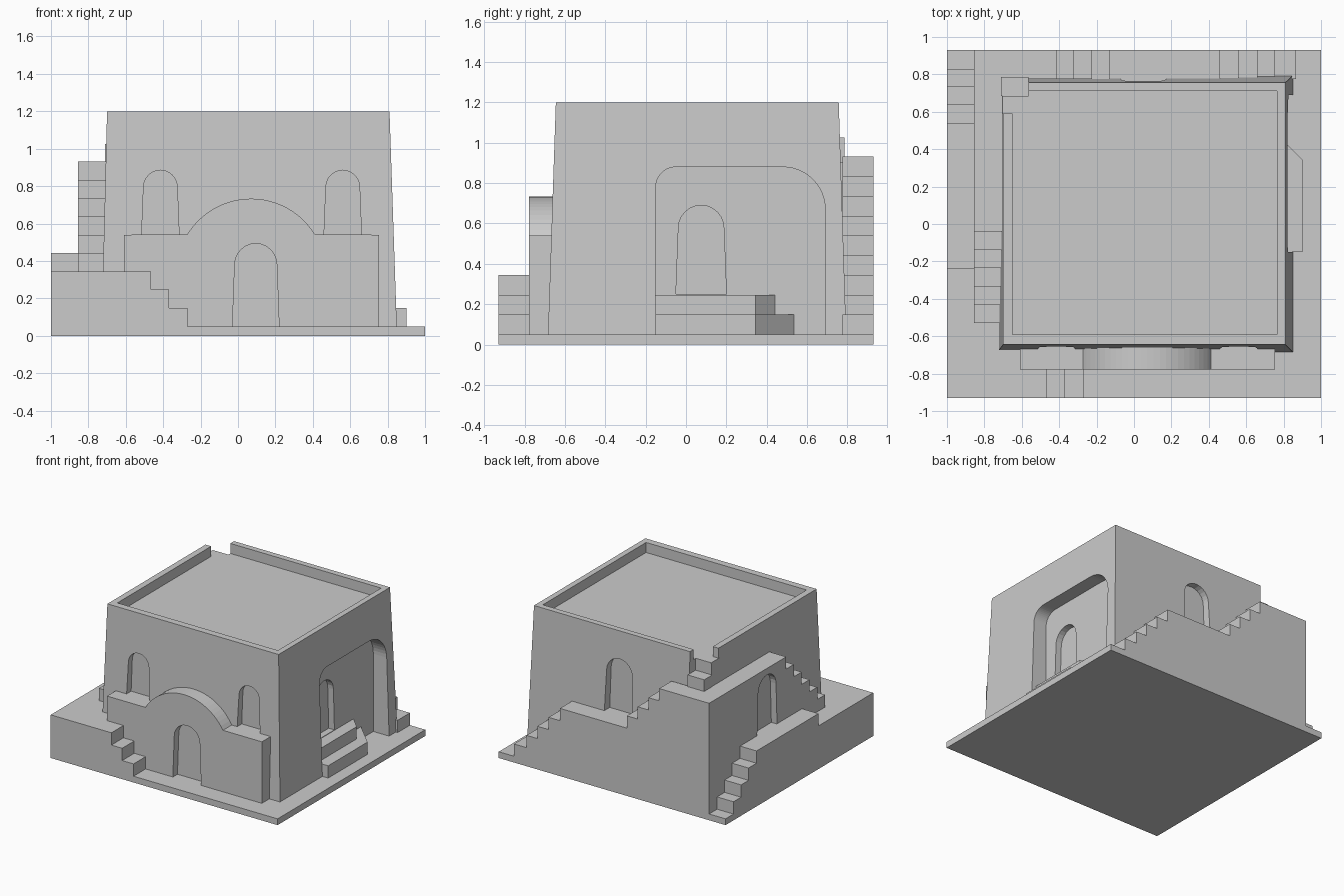
import bpy, bmesh, math

if "Cube" in bpy.data.objects:
    bpy.data.objects.remove(bpy.data.objects["Cube"], do_unlink=True)

clay = bpy.data.materials.new("plain_grey")
clay.use_nodes = True
GREY = (0.6, 0.6, 0.6, 1)
clay.diffuse_color = GREY
clay.node_tree.nodes["Principled BSDF"].inputs["Base Color"].default_value = GREY

GROUND, RISE = 0.05, 0.098


def loft(name, ring_a, ring_b):
    """Closed solid between two matching rings of points."""
    bm = bmesh.new()
    a = [bm.verts.new(p) for p in ring_a]
    b = [bm.verts.new(p) for p in ring_b]
    bm.faces.new(a)
    bm.faces.new(b)
    for i in range(len(a)):
        j = (i + 1) % len(a)
        bm.faces.new((a[i], a[j], b[j], b[i]))
    bmesh.ops.recalc_face_normals(bm, faces=bm.faces)
    mesh = bpy.data.meshes.new(name)
    bm.to_mesh(mesh)
    bm.free()
    mesh.materials.append(clay)
    obj = bpy.data.objects.new(name, mesh)
    bpy.context.collection.objects.link(obj)
    return obj


def prism(name, profile, axis, lo, hi):
    """Extrude a 2D profile along an axis; the profile holds the other two axes in order."""
    def ring(v):
        return [tuple(p[:axis]) + (v,) + tuple(p[axis:]) for p in profile]
    return loft(name, ring(lo), ring(hi))


def rect(x0, x1, y0, y1):
    return [(x0, y0), (x1, y0), (x1, y1), (x0, y1)]


def box(name, x0, x1, y0, y1, z0, z1):
    return prism(name, rect(x0, x1, y0, y1), 2, z0, z1)


def arc(cx, cz, r, a0, a1, n=12):
    return [(cx + r * math.cos(math.radians(a0 + (a1 - a0) * i / n)),
             cz + r * math.sin(math.radians(a0 + (a1 - a0) * i / n))) for i in range(n + 1)]


def arch(c, z0, width, height):
    """Round-headed opening, slightly narrower at the top."""
    r = width * 0.45
    return [(c - width / 2, z0), (c + width / 2, z0)] + arc(c, z0 + height - r, r, 0, 180)


def steps(start, z, edges, end, bottom=0.02):
    """Side profile of a stair: each edge is (position, number of rises, signed)."""
    pts = [(start, bottom), (start, z)]
    for pos, sign in edges:
        pts.append((pos, z))
        z += sign * RISE
        pts.append((pos, z))
    return pts + [(end, z), (end, bottom)]


def cut(obj, cutters):
    for c in cutters:
        mod = obj.modifiers.new("opening", 'BOOLEAN')
        mod.operation = 'DIFFERENCE'
        mod.solver = 'EXACT'
        mod.object = c
        bpy.context.view_layer.objects.active = obj
        bpy.ops.object.modifier_apply(modifier=mod.name)
        bpy.data.objects.remove(c, do_unlink=True)


# Ground slab
box("ground_slab", -1, 1, -0.93, 0.93, 0, GROUND)

# Tapered house block
low = [(x, y, 0.02) for x, y in rect(-0.73, 0.85, -0.685, 0.795)]
top = [(x, y, 1.2) for x, y in rect(-0.70, 0.81, -0.645, 0.757)]
house = loft("house_block", low, top)

# Roof tray, side gap and corner notch, then windows and the deep side alcove
alcove = ([(-0.15, 0.04), (0.69, 0.04)] + arc(0.48, 0.67, 0.21, 0, 90)
          + arc(-0.05, 0.78, 0.1, 90, 180))
cut(house, [
    box("roof_tray", -0.65, 0.765, -0.59, 0.71, 1.12, 1.3),
    box("parapet_gap", -0.9, -0.6, 0.59, 0.70, 1.12, 1.3),
    box("corner_notch", -0.9, -0.565, 0.685, 0.9, 0.97, 1.3),
    prism("window_cut_a", arch(-0.415, 0.54, 0.2, 0.345), 1, -0.9, -0.61),
    prism("window_cut_b", arch(0.56, 0.54, 0.2, 0.345), 1, -0.9, -0.61),
    prism("back_door_cut", arch(0.05, 0.54, 0.25, 0.44), 1, 0.71, 0.95),
    prism("alcove_cut", alcove, 0, 0.71, 1.0),
    prism("alcove_door_cut", arch(0.075, 0.25, 0.25, 0.44), 0, 0.66, 0.8),
])

# Front porch wall with a round hump and a door niche
porch_profile = ([(-0.61, 0.02), (0.755, 0.02), (0.755, 0.54)]
                 + arc(0.07, 0.333, 0.4, 31.2, 148.8, 24) + [(-0.61, 0.54)])
porch = prism("porch_wall", porch_profile, 1, -0.778, -0.64)
cut(porch, [prism("porch_door_cut", arch(0.095, 0.04, 0.25, 0.453), 1, -0.9, -0.72)])

# Front stair, down from the low terrace towards the right
prism("front_stair", steps(-1, GROUND + 3 * RISE,
      [(-0.465, -1), (-0.37, -1)], -0.27), 1, -0.93, -0.775)
box("terrace_infill", -0.8, -0.6, -0.80, -0.65, 0.02, GROUND + 3 * RISE)

# Low outer stair along the left-hand side of the front view
prism("low_side_stair", steps(-0.93, GROUND + 3 * RISE,
      [(-0.24, 1), (0.54, -1), (0.64, -1), (0.735, -1)], 0.83), 0, -1, -0.855)

# High side stair with landing and a door niche below it
climb = [(-0.53 + 0.098 * i, 1) for i in range(6)]
side = prism("high_side_stair", steps(-0.93, GROUND + 3 * RISE, climb, 0.93), 0, -0.855, -0.68)
cut(side, [prism("side_door_cut", arch(0.2, 0.44, 0.25, 0.44), 0, -0.95, -0.805)])

# Back stair in two flights up to the landing
flights = [(x, 1) for x in (0.755, 0.66, 0.56, 0.46, -0.13, -0.225, -0.32, -0.415)]
prism("back_stair", steps(0.865, GROUND + RISE, flights, -0.80), 1, 0.775, 0.93)

# Last step from the landing to the roof
box("roof_step", -0.71, -0.565, 0.685, 0.785, 0.90, 1.025)


# Two alcove steps with a slanted end
def alcove_step(name, front, z0, z1):
    plan = [(0.70, -0.15), (front, -0.15), (front, 0.345),
            (0.71, 0.345 + front - 0.71), (0.70, 0.345 + front - 0.71)]
    prism(name, plan, 2, z0, z1)


alcove_step("alcove_lower_step", 0.90, 0.02, GROUND + RISE)
alcove_step("alcove_upper_step", 0.805, 0.10, GROUND + 2 * RISE)
